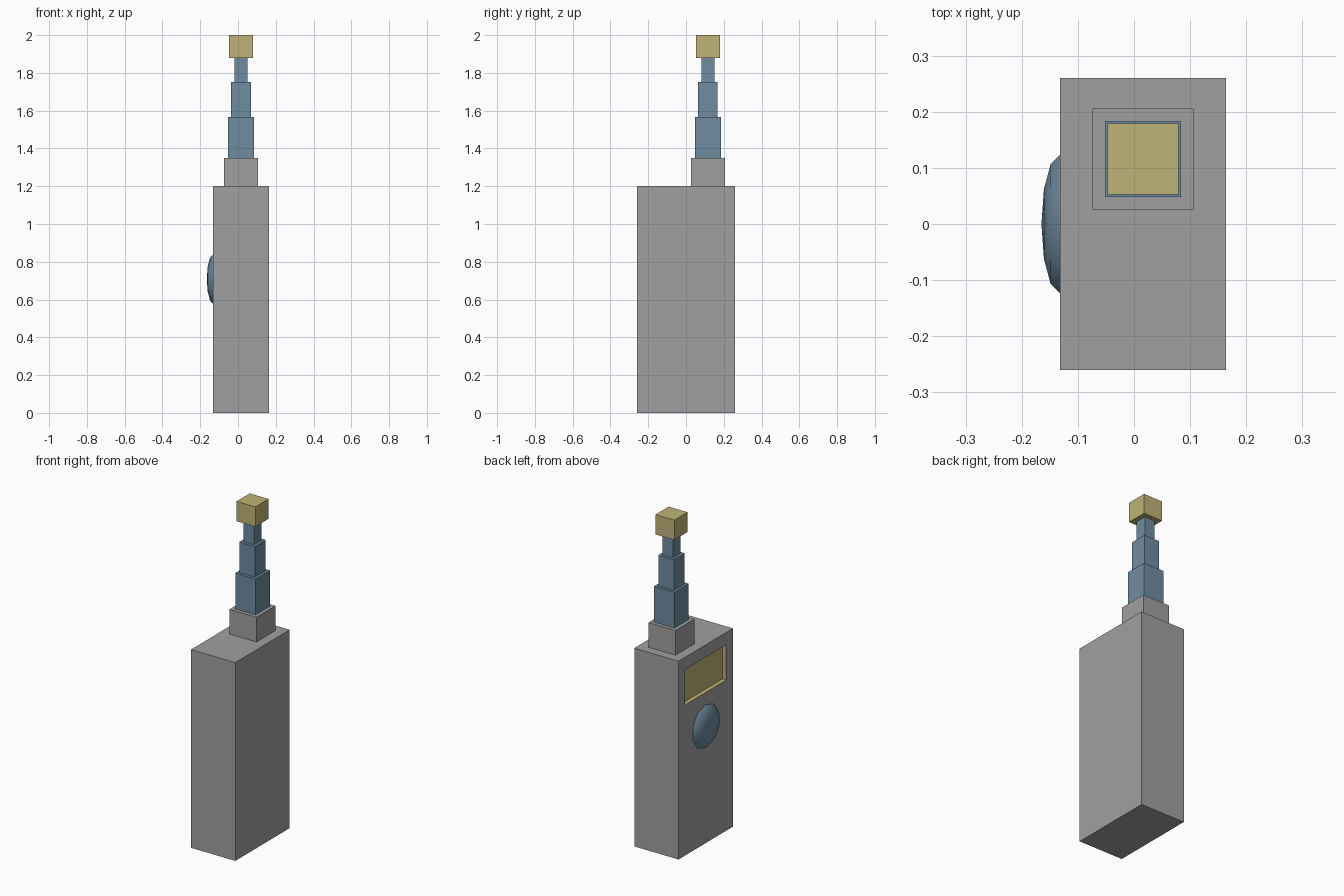
import bpy, bmesh, math
from mathutils import Matrix, Vector

if "Cube" in bpy.data.objects:
    bpy.data.objects.remove(bpy.data.objects["Cube"])


def material(name, rgb):
    m = bpy.data.materials.new(name)
    m.diffuse_color = (*rgb, 1)
    m.use_nodes = True
    m.node_tree.nodes["Principled BSDF"].inputs["Base Color"].default_value = m.diffuse_color
    return m


GREY = material("grey plastic", (0.352, 0.352, 0.352))
BLUE = material("steel blue", (0.156, 0.262, 0.352))
SAND = material("sand yellow", (0.527, 0.456, 0.184))


def finish(name, bm, *mats):
    mesh = bpy.data.meshes.new(name)
    bm.to_mesh(mesh)
    bm.free()
    for m in mats:
        mesh.materials.append(m)
    obj = bpy.data.objects.new(name, mesh)
    bpy.context.collection.objects.link(obj)
    return obj


def box_mesh(lo, hi):
    bm = bmesh.new()
    lo, hi = Vector(lo), Vector(hi)
    bmesh.ops.create_cube(bm, size=1, matrix=Matrix.Translation((lo + hi) / 2)
                          @ Matrix.Diagonal((*(hi - lo), 1)))
    return bm


# Body with a recessed screen in the -x face
SIDE = -0.132
bm = box_mesh((SIDE, -0.26, 0), (0.164, 0.26, 1.2))
screen = min(bm.faces, key=lambda f: f.calc_center_median().x)
bmesh.ops.inset_region(bm, faces=[screen], thickness=0.05)
for v in screen.verts:
    v.co = (SIDE, math.copysign(0.196, v.co.y), 1.125 if v.co.z > 0.6 else 0.912)
edge_faces = set(bm.faces)
bmesh.ops.inset_region(bm, faces=[screen], thickness=0, depth=0)
for v in screen.verts:
    v.co.x = SIDE + 0.025
for f in bm.faces:
    if f is screen or f not in edge_faces:
        f.material_index = 1
finish("body", bm, GREY, SAND)

# Antenna: socket, telescoping sections and tip, all on one axis
CX, CY = 0.016, 0.116
for name, half, z0, z1, mat in (
        ("antenna_socket", 0.090, 1.20, 1.35, GREY),
        ("antenna_lower", 0.068, 1.35, 1.567, BLUE),
        ("antenna_middle", 0.052, 1.567, 1.753, BLUE),
        ("antenna_upper", 0.035, 1.753, 1.88, BLUE),
        ("antenna_tip", 0.063, 1.88, 2.0, SAND)):
    finish(name, box_mesh((CX - half, CY - half, z0), (CX + half, CY + half, z1)), mat)

# Domed button on the -x face
bm = bmesh.new()
bmesh.ops.create_uvsphere(bm, u_segments=10, v_segments=6, radius=1)
bmesh.ops.delete(bm, geom=[v for v in bm.verts if v.co.z < -0.01], context='VERTS')
bm.transform(Matrix.Translation((SIDE, 0, 0.708))
             @ Matrix.Diagonal((0.033, 0.13, 0.13, 1))
             @ Matrix.Rotation(-math.pi / 2, 4, 'Y')
             @ Matrix.Rotation(math.pi / 2, 4, 'Z'))
for f in bm.faces:
    f.smooth = True
finish("button", bm, BLUE)
